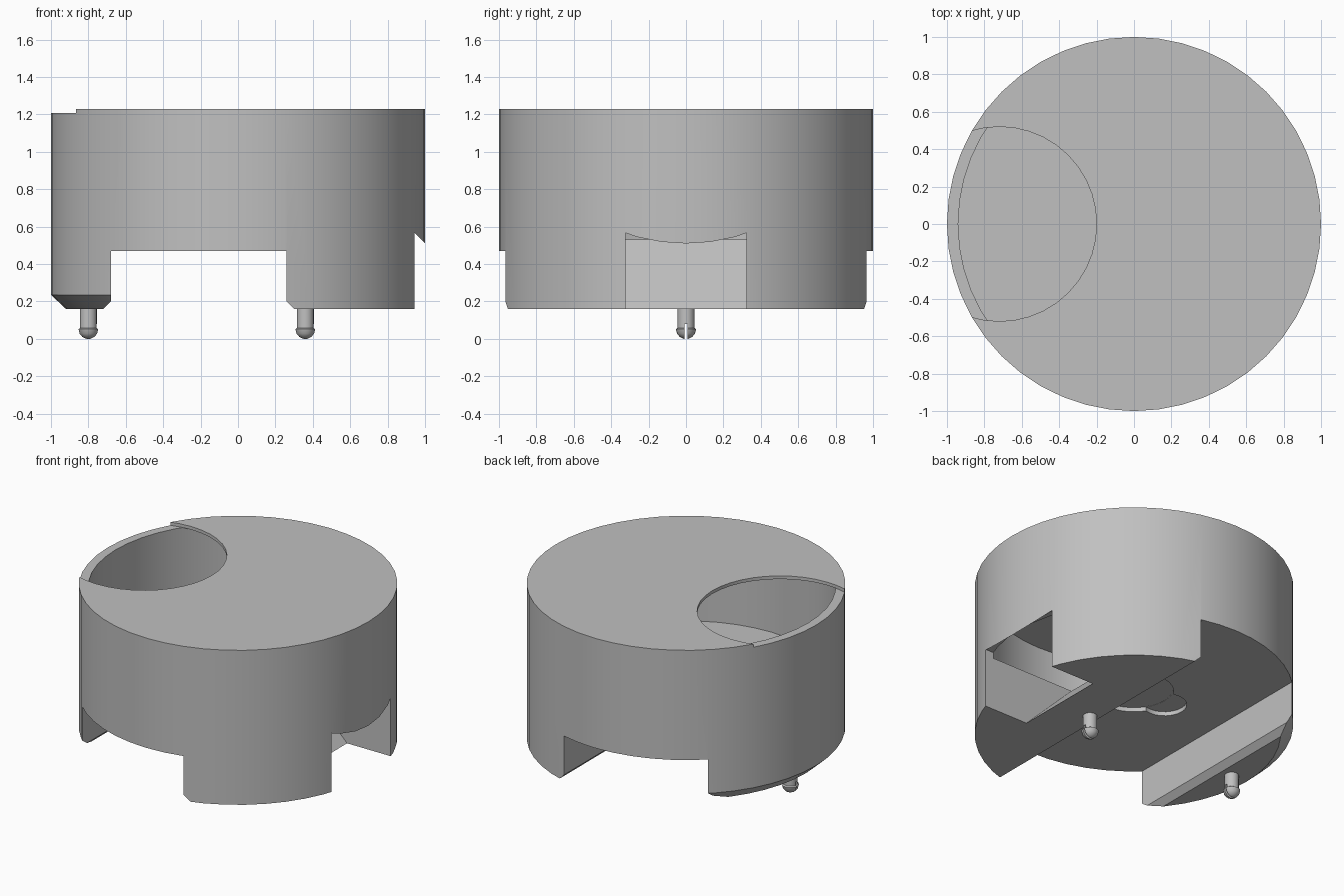
import bpy, bmesh, math

cube = bpy.data.objects.get("Cube")
if cube:
    bpy.data.objects.remove(cube, do_unlink=True)

grey = bpy.data.materials.new("plain grey")
grey.use_nodes = True
COLOUR = (0.53, 0.53, 0.53, 1)
grey.diffuse_color = COLOUR
grey.node_tree.nodes["Principled BSDF"].inputs["Base Color"].default_value = COLOUR


def make_object(name, bm):
    bmesh.ops.recalc_face_normals(bm, faces=bm.faces)
    mesh = bpy.data.meshes.new(name)
    bm.to_mesh(mesh)
    bm.free()
    mesh.materials.append(grey)
    obj = bpy.data.objects.new(name, mesh)
    bpy.context.collection.objects.link(obj)
    return obj


def lathe(name, profile, sides, x=0, y=0):
    """Revolve (radius, z) points around a vertical axis and cap both ends."""
    bm = bmesh.new()
    rings = []
    for r, z in profile:
        rings.append([bm.verts.new((x + r * math.cos(math.tau * i / sides),
                                    y + r * math.sin(math.tau * i / sides), z))
                      for i in range(sides)])
    for low, high in zip(rings, rings[1:]):
        for i in range(sides):
            j = (i + 1) % sides
            bm.faces.new((low[i], low[j], high[j], high[i]))
    bm.faces.new(rings[0][::-1])
    bm.faces.new(rings[-1])
    return make_object(name, bm)


def prism(name, outline, half_depth):
    """Extrude an (x, z) outline along y, centred on y = 0."""
    bm = bmesh.new()
    face = bm.faces.new([bm.verts.new((x, -half_depth, z)) for x, z in outline])
    result = bmesh.ops.extrude_face_region(bm, geom=[face])
    verts = [v for v in result["geom"] if isinstance(v, bmesh.types.BMVert)]
    bmesh.ops.translate(bm, verts=verts, vec=(0, 2 * half_depth, 0))
    return make_object(name, bm)


def activate(obj):
    bpy.ops.object.select_all(action="DESELECT")
    obj.select_set(True)
    bpy.context.view_layer.objects.active = obj


def cut(obj, *cutters):
    activate(obj)
    for cutter in cutters:
        mod = obj.modifiers.new("cut", "BOOLEAN")
        mod.operation = "DIFFERENCE"
        mod.solver = "EXACT"
        mod.object = cutter
        bpy.ops.object.modifier_apply(modifier=mod.name)
        bpy.data.objects.remove(cutter, do_unlink=True)


def smooth(obj):
    activate(obj)
    bpy.ops.object.shade_smooth_by_angle(angle=math.radians(30))


SIDES = 48
BASE, FLOOR, RIM, TOP = 0.16, 0.53, 1.208, 1.23

# Drum body, with the bottom edge bevelled on the -x foot only
body = lathe("drum_body", [(1, BASE), (1, 0.235), (1, RIM)], SIDES)
for v in body.data.vertices:
    if v.co.z < 0.2 and v.co.x < -0.3:
        v.co.x *= 0.92
        v.co.y *= 0.92

# Hollow, channel between the feet, sloped outlet and motor recess
cavity = lathe("cavity_cutter", [(0.94, FLOOR), (0.94, 1.4)], SIDES)
channel = prism("channel_cutter", [
    (-0.76, 0.12), (-0.68, 0.20), (-0.68, 0.47),
    (0.26, 0.47), (0.26, 0.20), (0.34, 0.12)], 1.2)
outlet = prism("outlet_cutter", [
    (0.20, 0.57), (0.67, 0.10), (1.1, 0.10), (1.1, 0.41), (0.94, 0.57)], 0.323)
recess = lathe("recess_cutter", [(0.25, 0.40), (0.25, 0.50)], 32)
ear = lathe("ear_cutter", [(0.14, 0.40), (0.14, 0.499)], 24, x=-0.25)
shaft = lathe("shaft_cutter", [(0.07, 0.40), (0.07, 0.60)], 16)
cut(body, cavity, channel, outlet, recess, ear, shaft)
smooth(body)

# Thin lid with a round filling hole that runs off its edge
lid = lathe("lid", [(1, RIM), (1, TOP)], SIDES)
cut(lid, lathe("lid_hole_cutter", [(0.52, 1.1), (0.52, 1.3)], 40, x=-0.72))
smooth(lid)

# Split snap pins under both feet
PIN = [(0.012, 0), (0.033, 0.01), (0.048, 0.028), (0.054, 0.052),
       (0.045, 0.058), (0.045, 0.17)]
for name, x in (("right_pin", -0.8), ("left_pin", 0.36)):
    pin = lathe(name, PIN, 20, x=x)
    slit = prism("slit_cutter", [(x - 0.1, -0.02), (x + 0.1, -0.02),
                                 (x + 0.1, 0.08), (x - 0.1, 0.08)], 0.007)
    cut(pin, slit)
    smooth(pin)
